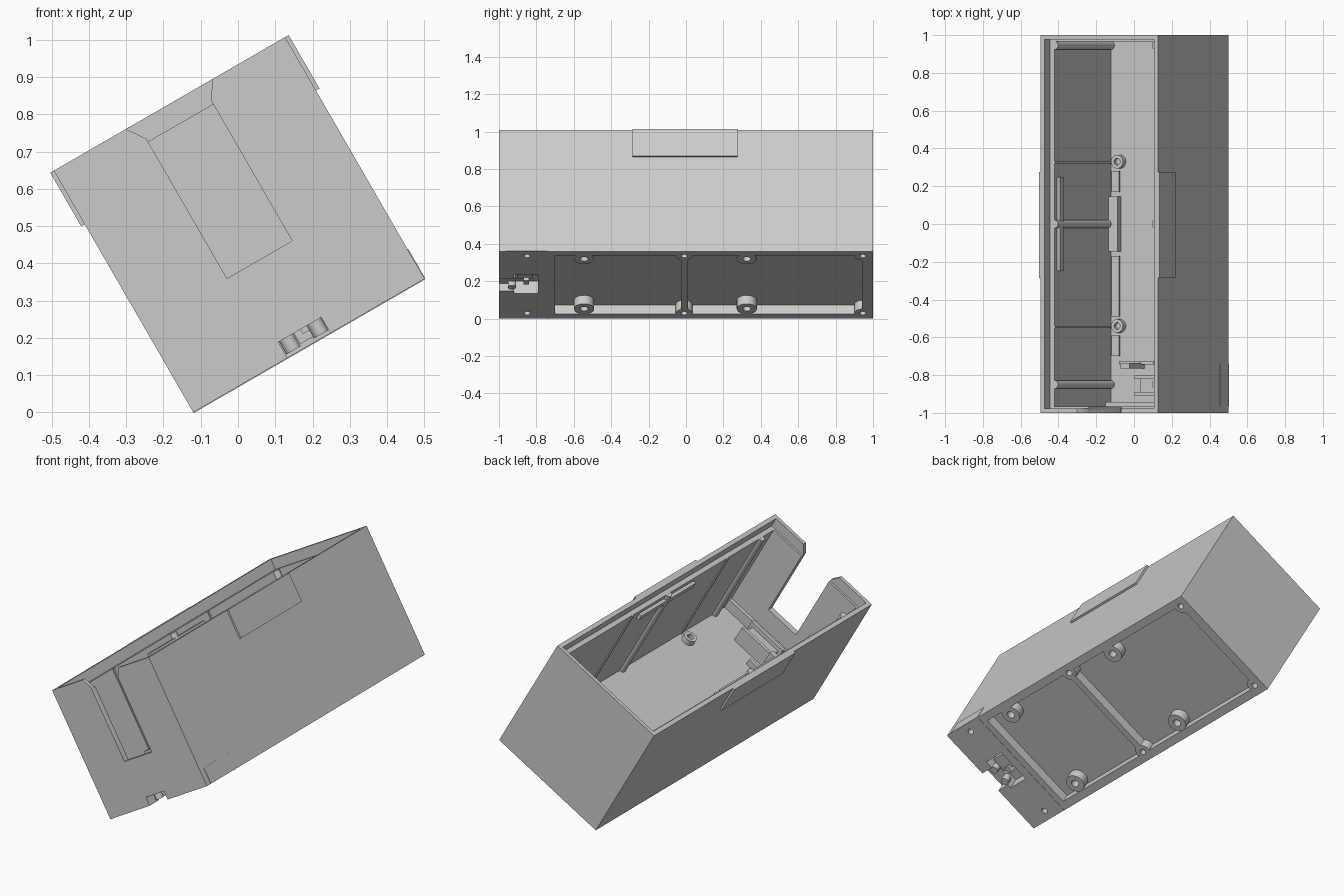
import bpy, bmesh, math
from mathutils import Matrix

old = bpy.data.objects.get("Cube")
if old:
    bpy.data.objects.remove(old, do_unlink=True)

mat = bpy.data.materials.new("light_grey")
mat.use_nodes = True
GREY = (0.6, 0.6, 0.6, 1)
mat.diffuse_color = GREY
mat.node_tree.nodes["Principled BSDF"].inputs["Base Color"].default_value = GREY

# The case is drawn upright (x across, y long, z up), then leaned over
W, H = 0.717, 0.749
LEAN = Matrix.Translation((-0.12, 0, 0)) @ Matrix.Rotation(math.radians(-30), 4, 'Y')


def finish(name, bm):
    bmesh.ops.recalc_face_normals(bm, faces=bm.faces)
    me = bpy.data.meshes.new(name)
    bm.to_mesh(me)
    bm.free()
    me.materials.append(mat)
    ob = bpy.data.objects.new(name, me)
    bpy.context.scene.collection.objects.link(ob)
    ob.matrix_world = LEAN
    return ob


def box(name, x, y, z):
    bm = bmesh.new()
    bmesh.ops.create_cube(bm, size=1)
    for v in bm.verts:
        for i, (a, b) in enumerate((x, y, z)):
            v.co[i] = b if v.co[i] > 0 else a
    return finish(name, bm)


def rod(name, x, y, z, r, sides=24):
    bm = bmesh.new()
    bmesh.ops.create_cone(bm, cap_ends=True, segments=sides, radius1=r, radius2=r,
                          depth=z[1] - z[0],
                          matrix=Matrix.Translation((x, y, sum(z) / 2)))
    return finish(name, bm)


def profile(name, pts, y):
    bm = bmesh.new()
    face = bm.faces.new([bm.verts.new((px, y[0], pz)) for px, pz in pts])
    new = bmesh.ops.extrude_face_region(bm, geom=[face])["geom"]
    bmesh.ops.translate(bm, vec=(0, y[1] - y[0], 0),
                        verts=[g for g in new if isinstance(g, bmesh.types.BMVert)])
    return finish(name, bm)


def combine(ob, tools, op):
    for t in tools:
        t.hide_render = True
        m = ob.modifiers.new("cut", 'BOOLEAN')
        m.operation, m.object, m.solver = op, t, 'EXACT'
    bpy.context.view_layer.update()
    ev = ob.evaluated_get(bpy.context.evaluated_depsgraph_get())
    me = bpy.data.meshes.new_from_object(ev)
    ob.modifiers.clear()
    ob.data = me
    for t in tools:
        bpy.data.objects.remove(t, do_unlink=True)


def smooth(ob):
    bpy.ops.object.select_all(action='DESELECT')
    ob.select_set(True)
    bpy.context.view_layer.objects.active = ob
    bpy.ops.object.shade_smooth_by_angle(angle=math.radians(35))


# Case shell: main cavity, lid rebate, front opening and underside pockets
case = box("case", (0, W), (-1, 1), (0, H))
notch = [(0.258, 0.266), (0.46, 0.266), (0.46, 0.699), (0.497, 0.76),
         (0.216, 0.76), (0.258, 0.699)]
combine(case, [
    box("cavity", (0.05, W - 0.05), (-0.965, 0.965), (0.09, 0.9)),
    box("rebate", (0.024, W - 0.024), (-0.978, 0.978), (0.69, 0.9)),
    profile("opening", notch, (-1.1, -0.9)),
    box("front_pocket", (0.047, 0.672), (-0.7, -0.027), (-0.1, 0.055)),
    box("rear_pocket", (0.047, 0.672), (0.01, 0.942), (-0.1, 0.055)),
    box("cable_slot", (0.292, 0.425), (-1.1, -0.9), (-0.1, 0.049)),
    box("socket", (0.27, 0.47), (-0.92, -0.79), (-0.1, 0.075)),
], 'DIFFERENCE')

# Screw bosses inside the pockets, then all the screw holes
mounts = [(x, y) for x in (0.1, 0.632) for y in (-0.545, 0.325)]
corners = [(x, y) for x in (0.056, W - 0.05) for y in (-0.85, -0.01, 0.945)]
combine(case,
        [rod("boss", x, y, (0.002, 0.07), 0.054) for x, y in mounts] +
        [rod("corner_boss", x, y, (0.001, 0.07), 0.045) for x, y in corners if y > -0.5],
        'UNION')
combine(case,
        [rod("mount_hole", x, y, (-0.1, 0.045), 0.022) for x, y in mounts] +
        [rod("corner_hole", x, y, (-0.1, 0.045), 0.017) for x, y in corners],
        'DIFFERENCE')
smooth(case)

# Items repeated on both long walls
for side in ("left", "right"):
    def across(a, b):
        return (a, b) if side == "right" else (W - b, W - a)
    box(side + "_grip_plate", across(-0.011, 0.002), (-0.285, 0.275), (0.583, H))
    box(side + "_latch_bar", across(0.045, 0.068), (-0.25, 0.25), (0.625, 0.66))
    for y in (-0.85, 0, 0.945):
        smooth(rod(side + "_screw_column", sum(across(0.05, 0.05)) / 2, y,
                   (0.085, 0.689), 0.022, 16))
    for y in (-0.545, 0.325):
        box(side + "_wall_rib", across(0.045, 0.056), (y - 0.006, y + 0.006), (0.085, 0.689))

# Hollow posts on the inner floor
for x in (0.105, W - 0.105):
    for y in (-0.54, 0.33):
        post = rod("floor_post", x, y, (0.085, 0.122), 0.036)
        combine(post, [rod("bore", x, y, (0.1, 0.2), 0.018)], 'DIFFERENCE')
        smooth(post)

# Low strips along the inner floor
for a, b in ((-0.7, -0.59), (-0.49, -0.17), (0.17, 0.28)):
    box("floor_strip", (0.06, 0.105), (a, b), (0.085, 0.103))
box("floor_block", (0.055, 0.11), (-0.145, 0.145), (0.085, 0.125))

# Front sill, cable clip and socket housing
box("front_sill", (0.045, W - 0.045), (-0.97, -0.943), (0.085, 0.15))
box("clip_post", (0.2, 0.255), (-0.765, -0.735), (0.085, 0.25))
box("clip_foot", (0.12, 0.33), (-0.745, -0.725), (0.085, 0.125))
for a, b in ((-0.91, -0.89), (-0.82, -0.8)):
    box("housing_wall", (0.25, 0.48), (a, b), (0.085, 0.19))
box("housing_block", (0.27, 0.46), (-0.89, -0.82), (0.085, 0.165))

# Connector seen from below
box("connector_bar", (0.36, 0.45), (-0.9, -0.82), (0.035, 0.08))
box("connector_pin", (0.34, 0.38), (-0.87, -0.84), (0.015, 0.08))
for x in (0.316, 0.402):
    smooth(rod("cable_guide", x, -0.93, (0.01, 0.055), 0.022))

# Service cover patch on the side near the front, and its seam below
box("service_cover", (W - 0.01, W + 0.002), (-0.965, -0.74), (0.001, 0.092))
box("service_cover_seam", (0.0, W), (-0.742, -0.738), (-0.002, 0.01))
